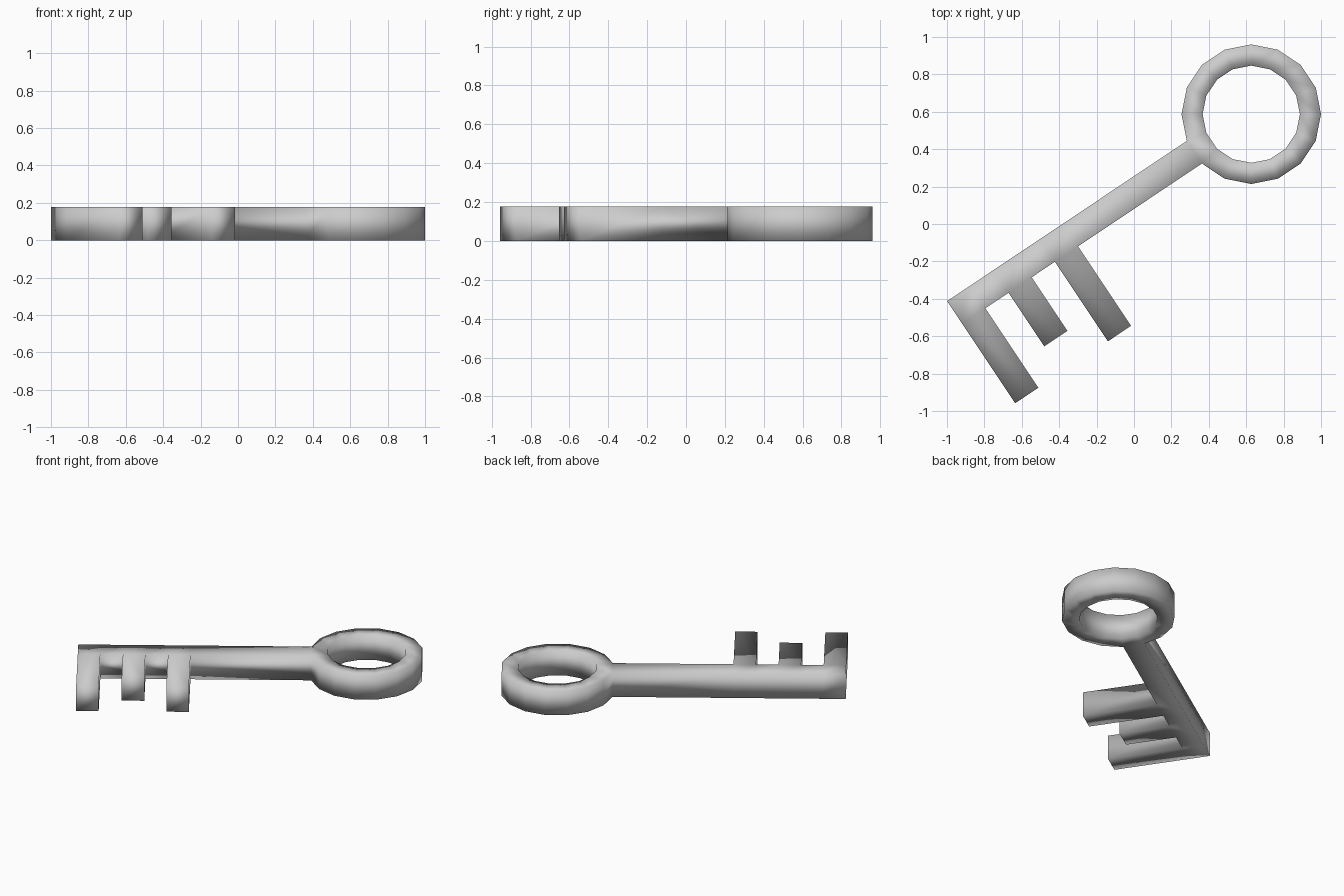
import bpy, bmesh, math
from mathutils import Vector

if "Cube" in bpy.data.objects:
    bpy.data.objects.remove(bpy.data.objects["Cube"])

SIDES, R_OUT, R_IN, H = 16, 0.373, 0.26, 0.178
CENTER = Vector((0.627, 0.587, 0))
STEP = math.tau / SIDES
ANGLE = 1.5 * STEP                                        # shaft tilt
ALONG = -Vector((math.cos(ANGLE), math.sin(ANGLE), 0))    # ring to tip
ACROSS = Vector((math.sin(ANGLE), -math.cos(ANGLE), 0))   # shaft to tooth end

bm = bmesh.new()


def extrude(face, offset):
    """Push one face out and return the new end face."""
    end = bmesh.ops.extrude_discrete_faces(bm, faces=[face])["faces"][0]
    bmesh.ops.translate(bm, verts=end.verts, vec=offset)
    return end


def facing(faces, direction):
    bm.normal_update()
    return max(faces, key=lambda f: f.normal.dot(direction))


# Ring handle: square section swept round 16 sides
section = [(R_IN, 0), (R_OUT, 0), (R_OUT, H), (R_IN, H)]
loops = []
for i in range(SIDES):
    a = i * STEP
    loops.append([bm.verts.new(CENTER + Vector((r * math.cos(a), r * math.sin(a), z)))
                  for r, z in section])
for i in range(SIDES):
    a, b = loops[i], loops[(i + 1) % SIDES]
    for j in range(4):
        k = (j + 1) % 4
        bm.faces.new((a[j], b[j], b[k], a[k]))
bmesh.ops.recalc_face_normals(bm, faces=bm.faces)

# Shaft grown from one outer ring facet; teeth grown from its side
# (segment length, tooth length)
tip = facing(bm.faces, ALONG)
outer = [f for f in bm.faces if f.normal.dot(ALONG) > 0.99]
tip = max(outer, key=lambda f: f.calc_center_median().dot(ALONG))
for length, tooth in [(0.797, 0), (0.149, 0.511), (0.149, 0), (0.149, 0.344),
                      (0.149, 0), (0.149, 0.511)]:
    tip = extrude(tip, ALONG * length)
    if tooth:
        neighbours = {f for e in tip.edges for f in e.link_faces}
        extrude(facing(neighbours, ACROSS), ACROSS * tooth)

bmesh.ops.recalc_face_normals(bm, faces=bm.faces)
for f in bm.faces:
    f.smooth = True

mesh = bpy.data.meshes.new("key")
bm.to_mesh(mesh)
bm.free()
key = bpy.data.objects.new("key", mesh)
bpy.context.collection.objects.link(key)
